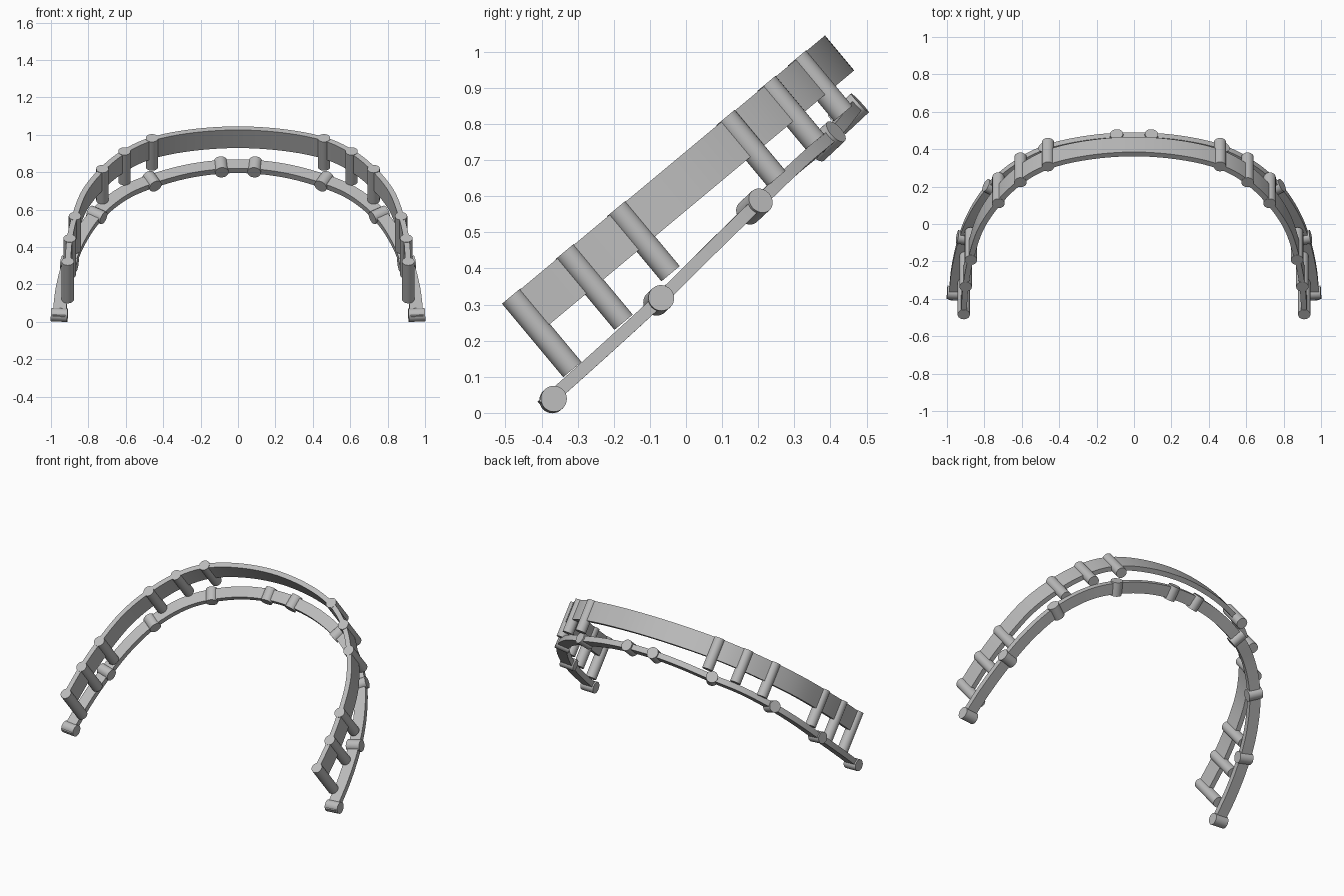
import bpy, bmesh
from mathutils import Vector

cube = bpy.data.objects.get("Cube")
if cube:
    bpy.data.objects.remove(cube)

grey = bpy.data.materials.new("plain_grey")
grey.use_nodes = True
grey.diffuse_color = (0.5, 0.5, 0.5, 1)
grey.node_tree.nodes["Principled BSDF"].inputs["Base Color"].default_value = (0.5, 0.5, 0.5, 1)

# Tilted frame of the upper band: BACK runs up its slope, DOWN leaves its plane
BACK = Vector((0, 0.768, 0.640))
DOWN = Vector((0, 0.640, -0.768))
TOP = Vector((0, 0.385, 1.045))
RING_DOWN = Vector((0, 0.683, -0.730))


def finish(name, bm):
    bmesh.ops.recalc_face_normals(bm, faces=bm.faces)
    mesh = bpy.data.meshes.new(name)
    bm.to_mesh(mesh)
    bm.free()
    mesh.materials.append(grey)
    obj = bpy.data.objects.new(name, mesh)
    bpy.context.collection.objects.link(obj)
    bpy.ops.object.select_all(action="DESELECT")
    obj.select_set(True)
    bpy.context.view_layer.objects.active = obj
    bpy.ops.object.shade_smooth_by_angle(angle=0.6)
    return obj


def smooth_arch(half, steps=8):
    """Mirror the half path across x and run a smooth curve through it."""
    pts = [Vector((-p.x, p.y, p.z)) for p in reversed(half[1:])] + half
    pts = [2 * pts[0] - pts[1]] + pts + [2 * pts[-1] - pts[-2]]
    out = []
    for a, b, c, d in zip(pts, pts[1:], pts[2:], pts[3:]):
        for i in range(steps):
            t = i / steps
            out.append(0.5 * (2 * b + (c - a) * t + (2 * a - 5 * b + 4 * c - d) * t ** 2
                              + (3 * b - a - 3 * c + d) * t ** 3))
    return out + [pts[-2]]


def sweep(name, path, down, width, low, high):
    """Rectangular section along a path, from low to high along down."""
    bm = bmesh.new()
    loops = []
    last = len(path) - 1
    for i, p in enumerate(path):
        tangent = path[min(i + 1, last)] - path[max(i - 1, 0)]
        side = tangent.cross(down).normalized() * width / 2
        loops.append([bm.verts.new(p + side * s + down * h)
                      for s, h in ((-1, low), (1, low), (1, high), (-1, high))])
    for a, b in zip(loops, loops[1:]):
        for k in range(4):
            n = (k + 1) % 4
            bm.faces.new((a[k], a[n], b[n], b[k]))
    bm.faces.new(loops[0])
    bm.faces.new(loops[-1])
    return finish(name, bm)


def rod(name, start, end, radius):
    bm = bmesh.new()
    axis = end - start
    bmesh.ops.create_cone(bm, cap_ends=True, segments=32, radius1=radius,
                          radius2=radius, depth=axis.length)
    bmesh.ops.rotate(bm, verts=bm.verts, matrix=axis.to_track_quat("Z", "Y").to_matrix())
    bmesh.ops.translate(bm, verts=bm.verts, vec=(start + end) / 2)
    return finish(name, bm)


# Upper band: half path as x and distance down the slope
band = [(0, -.015), (.25, -.04), (.46, -.105), (.607, -.21), (.725, -.357),
        (.82, -.54), (.873, -.751), (.9, -.937), (.91, -1.13)]
band_path = smooth_arch([TOP + Vector((x, 0, 0)) + BACK * s for x, s in band])
sweep("upper_band", band_path, DOWN, 0.03, 0, 0.126)

# Lower rail: half path in space
rail = [Vector(p) for p in ((0, .452, .832), (.24, .436, .81), (.46, .387, .752),
                            (.62, .305, .682), (.755, .19, .572), (.845, .06, .445),
                            (.902, -.075, .312), (.94, -.235, .165), (.957, -.397, .02))]
rail_path = smooth_arch(rail)
sweep("lower_rail", rail_path, RING_DOWN, 0.07, -0.0175, 0.0175)

# Posts joining band and rail, on both sides
posts = [(.46, -.1, .2), (.607, -.21, .21), (.725, -.357, .22),
         (.872, -.751, .235), (.9, -.937, .255), (.91, -1.13, .265)]
for label, sign in (("left", 1), ("right", -1)):
    for n, (x, s, length) in enumerate(posts, 1):
        start = TOP + Vector((x * sign, 0, 0)) + BACK * s - DOWN * 0.002
        rod(f"{label}_post_{n}", start, start + DOWN * length, 0.033)

    # Short pegs lying across the rail
    for n, x in enumerate((.09, .46, .755, .902, .955), 1):
        i = min(range(1, len(rail_path) - 1), key=lambda k: abs(rail_path[k].x - x * sign))
        a, b = rail_path[i - 1], rail_path[i + 1]
        across = (b - a).cross(RING_DOWN).normalized() * 0.044
        t = (x * sign - a.x) / (b.x - a.x)
        centre = a.lerp(b, t)
        if n == 5:
            centre = Vector((x * sign, -.368, .037))
        rod(f"{label}_peg_{n}", centre - across, centre + across, 0.036)
